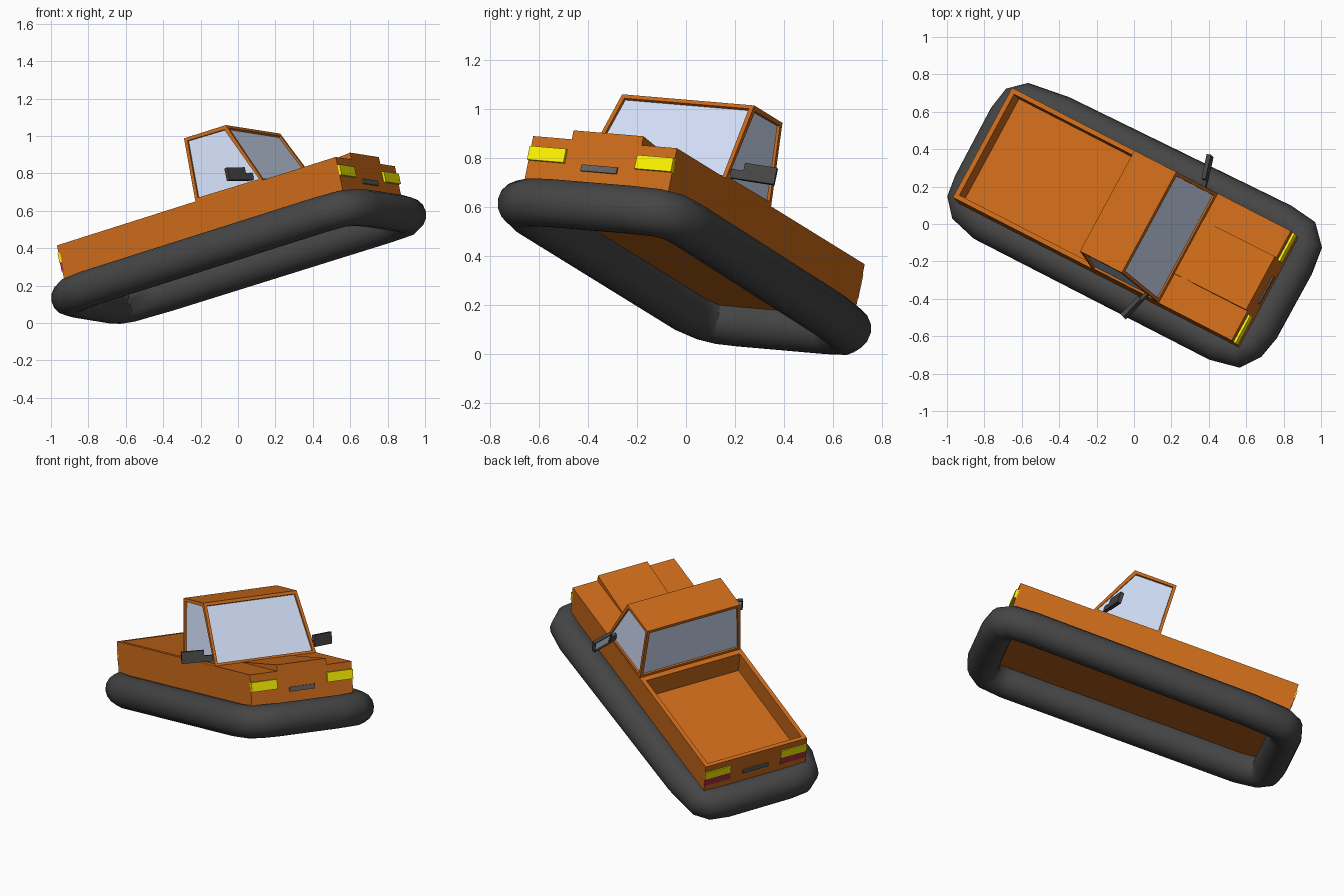
import bpy, bmesh
from mathutils import Vector, Matrix

if "Cube" in bpy.data.objects:
    bpy.data.objects.remove(bpy.data.objects["Cube"])

# Tilted vehicle frame: local x = forward, y = left, z = up
U = Vector((0.857, -0.44, 0.272)).normalized()
V = Vector((0.475, 0.877, -0.074))
V = (V - U * V.dot(U)).normalized()
W = U.cross(V)
O = Vector((0, 0, 0.497)) + V * 0.006
FRAME = Matrix((U, V, W)).transposed().to_4x4()
FRAME.translation = O


def material(name, rgb):
    m = bpy.data.materials.new(name)
    m.diffuse_color = (*rgb, 1)
    m.use_nodes = True
    m.node_tree.nodes["Principled BSDF"].inputs["Base Color"].default_value = m.diffuse_color
    return m


ORANGE = material("orange_paint", (0.6, 0.145, 0.01))
RUBBER = material("dark_rubber", (0.06, 0.06, 0.06))
GLASS = material("glass", (0.66, 0.76, 0.96))
YELLOW = material("yellow_lamp", (1.0, 0.9, 0.0))
RED = material("red_lamp", (0.4, 0.03, 0.05))
BAR = material("grey_bar", (0.12, 0.12, 0.12))


def finish(name, bm, *mats):
    bmesh.ops.recalc_face_normals(bm, faces=bm.faces)
    me = bpy.data.meshes.new(name)
    bm.to_mesh(me)
    bm.free()
    for m in mats:
        me.materials.append(m)
    ob = bpy.data.objects.new(name, me)
    ob.matrix_world = FRAME
    bpy.context.collection.objects.link(ob)
    return ob


def prism(bottom, top, z0, z1):
    """Solid between a bottom quad and a top quad, given as (x, y) points."""
    bm = bmesh.new()
    a = [bm.verts.new((x, y, z0)) for x, y in bottom]
    b = [bm.verts.new((x, y, z1)) for x, y in top]
    bm.faces.new(a[::-1])
    bm.faces.new(b)
    n = len(a)
    for i in range(n):
        j = (i + 1) % n
        bm.faces.new((a[i], a[j], b[j], b[i]))
    bmesh.ops.recalc_face_normals(bm, faces=bm.faces)
    return bm


def rect(x0, x1, y0, y1):
    return [(x0, y0), (x1, y0), (x1, y1), (x0, y1)]


def box(name, x0, x1, y0, y1, z0, z1, mat):
    r = rect(x0, x1, y0, y1)
    return finish(name, prism(r, r, z0, z1), mat)


def recess(bm, faces, rim, depth):
    bm.normal_update()
    bmesh.ops.inset_individual(bm, faces=faces, thickness=rim)
    bm.normal_update()
    bmesh.ops.inset_individual(bm, faces=faces, thickness=0.0005, depth=-depth)


# Body with the open load bed sunk into its rear half
HW = 0.334
r = rect(-0.914, 0.827, -HW, HW)
bm = prism(r, r, -0.09, 0.148)
bmesh.ops.bisect_plane(bm, geom=bm.verts[:] + bm.edges[:] + bm.faces[:],
                       plane_co=(-0.06, 0, 0), plane_no=(1, 0, 0))
bm.normal_update()
bed = [f for f in bm.faces if f.normal.z > 0.9 and f.calc_center_median().x < -0.06]
recess(bm, bed, 0.037, 0.13)
finish("body", bm, ORANGE)

# Bonnet panel: a wedge rising from the windscreen to the nose
r = rect(0.37, 0.827, -0.155, 0.17)
bm = prism(r, r, 0.13, 0.186)
for v in bm.verts:
    if v.co.x < 0.5 and v.co.z > 0.15:
        v.co.z = 0.15
finish("bonnet", bm, ORANGE)

# Cab with recessed windows on all four sides
bm = prism(rect(-0.05, 0.372, -HW + 0.002, HW - 0.002),
           rect(-0.05, 0.211, -0.307, 0.307), 0.146, 0.502)
panes = [f for f in bm.faces if abs(f.normal.z) < 0.95]
recess(bm, panes, 0.026, 0.012)
for f in panes:
    f.material_index = 1
finish("cab", bm, ORANGE, GLASS)

# Inflated skirt: round tube along a slightly uneven rounded rectangle
path = [(0.862, 0.2), (0.85, 0.315), (0.8, 0.368), (0.68, 0.378),
        (-0.68, 0.352), (-0.885, 0.328), (-0.93, 0.29), (-0.942, 0.2),
        (-0.938, -0.2), (-0.93, -0.285), (-0.89, -0.33), (-0.77, -0.36),
        (0.68, -0.36), (0.8, -0.34), (0.84, -0.28), (0.86, -0.18)]
cu = bpy.data.curves.new("skirt_tube", 'CURVE')
cu.dimensions = '3D'
cu.twist_mode = 'Z_UP'
cu.bevel_depth = 0.099
cu.bevel_resolution = 6
sp = cu.splines.new('POLY')
sp.points.add(len(path) - 1)
for p, (x, y) in zip(sp.points, path):
    p.co = (x, y, -0.134, 1)
sp.use_cyclic_u = True
sp.use_smooth = True
cu.materials.append(RUBBER)
tube = bpy.data.objects.new("skirt_tube", cu)
tube.matrix_world = FRAME
bpy.context.collection.objects.link(tube)

# Lamps and mirrors on both sides
for s, side in ((1, "left"), (-1, "right")):
    y0, y1 = sorted((s * 0.165, s * 0.334))
    box("headlamp_" + side, 0.815, 0.84, y0, y1, 0.045, 0.103, YELLOW)
    box("rear_indicator_" + side, -0.92, -0.905, y0, y1, 0.053, 0.105, YELLOW)
    box("tail_lamp_" + side, -0.918, -0.905, y0, y1, 0.003, 0.053, RED)

    # Swept-back housing with a mirror pane facing the rear
    q = [(0.298, s * 0.365), (0.26, s * 0.495), (0.238, s * 0.488), (0.276, s * 0.358)]
    bm = prism(q, q, 0.168, 0.238)
    back = min(bm.faces, key=lambda f: f.normal.x)
    recess(bm, [back], 0.009, 0.008)
    back.material_index = 1
    finish("mirror_" + side, bm, RUBBER, GLASS)
    a = [(0.315, s * 0.31), (0.293, s * 0.375), (0.275, s * 0.375), (0.295, s * 0.31)]
    finish("mirror_arm_" + side, prism(a, a, 0.168, 0.205), RUBBER)

# Small grey bars between the lamps
box("front_bar", 0.815, 0.835, -0.083, 0.083, 0.018, 0.045, BAR)
box("rear_bar", -0.92, -0.905, -0.083, 0.083, 0.018, 0.045, BAR)
